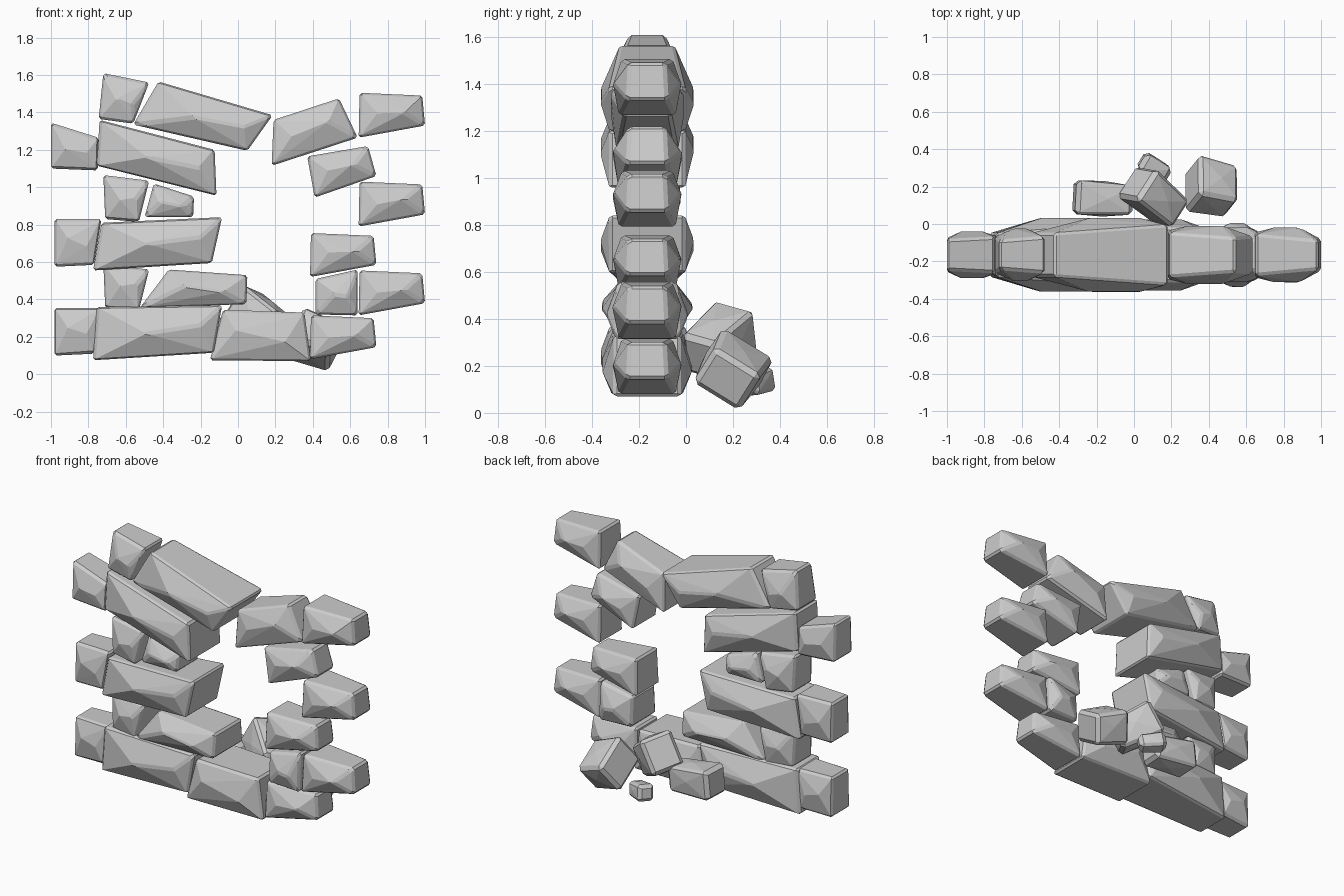
import bpy, bmesh, random
from math import radians
from mathutils import Vector, Euler

if "Cube" in bpy.data.objects:
    bpy.data.objects.remove(bpy.data.objects["Cube"])

random.seed(4)
YC = -0.165  # middle plane of the wall


def hull_object(name, pts, bevel=0.012):
    bm = bmesh.new()
    for p in pts:
        bm.verts.new(p)
    res = bmesh.ops.convex_hull(bm, input=bm.verts)
    junk = {g for g in res["geom_interior"] if isinstance(g, bmesh.types.BMVert)}
    bmesh.ops.delete(bm, geom=list(junk), context='VERTS')
    bmesh.ops.dissolve_limit(bm, angle_limit=radians(2), verts=bm.verts, edges=bm.edges)
    bmesh.ops.recalc_face_normals(bm, faces=bm.faces)
    me = bpy.data.meshes.new(name)
    bm.to_mesh(me)
    bm.free()
    ob = bpy.data.objects.new(name, me)
    bpy.context.collection.objects.link(ob)
    mod = ob.modifiers.new("chipped_edges", 'BEVEL')
    mod.width = bevel
    mod.segments = 1
    mod.limit_method = 'ANGLE'
    mod.angle_limit = radians(35)
    return ob


def wall_stone(name, quad, left, right, ridge, u=(0.25, 0.75), v=(0.5, 0.55), dz=0.0, top=0.9):
    """quad: top-left, top-right, bottom-right, bottom-left in (x, z).
    left/right/ridge: half depths at both ends and at the proud face ridge."""
    q = [Vector((x, 0, z + dz)) for x, z in quad]
    pts = []
    for s in (-1, 1):
        for c, d in zip(q, (left * top, right * top, right, left)):
            pts.append(c + Vector((0, YC + s * d, 0)))
        for a, b in zip(u, v):
            b += random.uniform(-0.05, 0.05)
            p = q[0].lerp(q[1], a).lerp(q[3].lerp(q[2], a), b)
            pts.append(p + Vector((0, YC + s * ridge, 0)))
    return hull_object(name, pts)


# left end: outer small stones
outer = [(-0.98, 0.355), (-0.73, 0.355), (-0.77, 0.11), (-0.98, 0.10)]
for i, dz in enumerate((0, 0.475)):
    wall_stone(f"left_outer_stone_{i}", outer, 0.09, 0.105, 0.125, (0.3, 0.75), (0.45, 0.6), dz)
wall_stone("left_outer_stone_2", [(-1.0, 1.345), (-0.745, 1.265), (-0.75, 1.09), (-1.0, 1.10)],
           0.09, 0.105, 0.125, (0.3, 0.75))

# left end: inner small stones
inner = [(-0.72, 0.59), (-0.475, 0.56), (-0.53, 0.34), (-0.71, 0.355)]
for i, dz in enumerate((0, 0.475)):
    wall_stone(f"left_inner_stone_{i}", inner, 0.095, 0.12, 0.14, (0.4, 0.8), (0.5, 0.4), dz)
wall_stone("left_inner_stone_2", [(-0.72, 1.61), (-0.475, 1.56), (-0.56, 1.34), (-0.745, 1.365)],
           0.095, 0.12, 0.14, (0.4, 0.8), top=0.8)

# long stones
long_stones = [
    [(-0.755, 0.36), (-0.085, 0.37), (-0.13, 0.115), (-0.775, 0.075)],
    [(-0.73, 0.81), (-0.085, 0.84), (-0.14, 0.595), (-0.775, 0.555)],
    [(-0.74, 1.36), (-0.125, 1.2), (-0.115, 0.955), (-0.755, 1.115)],
    [(-0.425, 1.565), (0.185, 1.385), (0.05, 1.195), (-0.56, 1.335)],
]
for i, q in enumerate(long_stones):
    wall_stone(f"long_stone_{i}", q, 0.115, 0.16, 0.2, (0.42, 0.85), (0.5, 0.45), top=1.0)

# middle filler stones
wall_stone("small_filler_stone", [(-0.45, 1.02), (-0.235, 0.95), (-0.24, 0.84), (-0.5, 0.84)],
           0.11, 0.11, 0.145)
wall_stone("flat_filler_stone", [(-0.37, 0.56), (0.05, 0.53), (0.045, 0.375), (-0.525, 0.355)],
           0.13, 0.15, 0.195, (0.3, 0.75), (0.45, 0.6))
wall_stone("sill_stone", [(-0.08, 0.345), (0.355, 0.33), (0.39, 0.07), (-0.15, 0.075)],
           0.15, 0.14, 0.19, (0.2, 0.75), (0.45, 0.6), top=1.0)
wall_stone("lintel_stone", [(0.19, 1.36), (0.54, 1.475), (0.64, 1.265), (0.18, 1.115)],
           0.13, 0.10, 0.155, (0.25, 0.75), (0.5, 0.45))
wall_stone("right_filler_stone", [(0.415, 0.51), (0.64, 0.56), (0.64, 0.315), (0.415, 0.32)],
           0.125, 0.135, 0.175, (0.45, 0.75), (0.5, 0.6))

# right end bricks
brick = [(0.65, 1.505), (0.985, 1.49), (1.0, 1.33), (0.645, 1.265)]
for i in range(3):
    wall_stone(f"right_outer_brick_{i}", brick, 0.12, 0.085, 0.145,
               (0.28, 0.7), (0.5, 0.5), -0.475 * i)
brick_in = [(0.39, 0.755), (0.725, 0.74), (0.74, 0.585), (0.385, 0.52)]
for i in range(2):
    wall_stone(f"right_inner_brick_{i}", brick_in, 0.12, 0.085, 0.145,
               (0.28, 0.7), (0.5, 0.5), -0.44 * i)
wall_stone("right_inner_brick_2", [(0.37, 1.165), (0.695, 1.22), (0.74, 1.06), (0.41, 0.945)],
           0.12, 0.085, 0.145, (0.28, 0.7), (0.5, 0.5))


# fallen rubble behind the wall
def rubble(name, loc, size, rot, taper):
    m = Euler([radians(a) for a in rot]).to_matrix()
    h = Vector(size) / 2
    pts = []
    for sx in (-1, 1):
        k = taper if sx > 0 else 1
        for sy in (-1, 1):
            for sz in (-1, 1):
                pts.append((sx * h.x, sy * h.y * k, sz * h.z * k))
    # bulging middle of each long side
    pts += [(0, h.y * 1.06, 0.1 * h.z), (0, -h.y * 1.06, 0.1 * h.z),
            (0.1 * h.x, 0, h.z * 1.06), (0.1 * h.x, 0, -h.z * 1.06)]
    return hull_object(name, [m @ Vector(p) + Vector(loc) for p in pts], 0.02)


rubble("fallen_brick", (-0.165, 0.135, 0.22), (0.31, 0.18, 0.18), (0, 6, -3), 0.85)
rubble("leaning_stone", (0.11, 0.14, 0.30), (0.29, 0.20, 0.22), (-15, 28, -40), 0.85)
rubble("tilted_stone", (0.415, 0.195, 0.18), (0.23, 0.25, 0.21), (-34, 20, -12), 0.9)
rubble("small_rubble", (0.11, 0.30, 0.13), (0.17, 0.10, 0.10), (5, 10, -30), 0.85)
